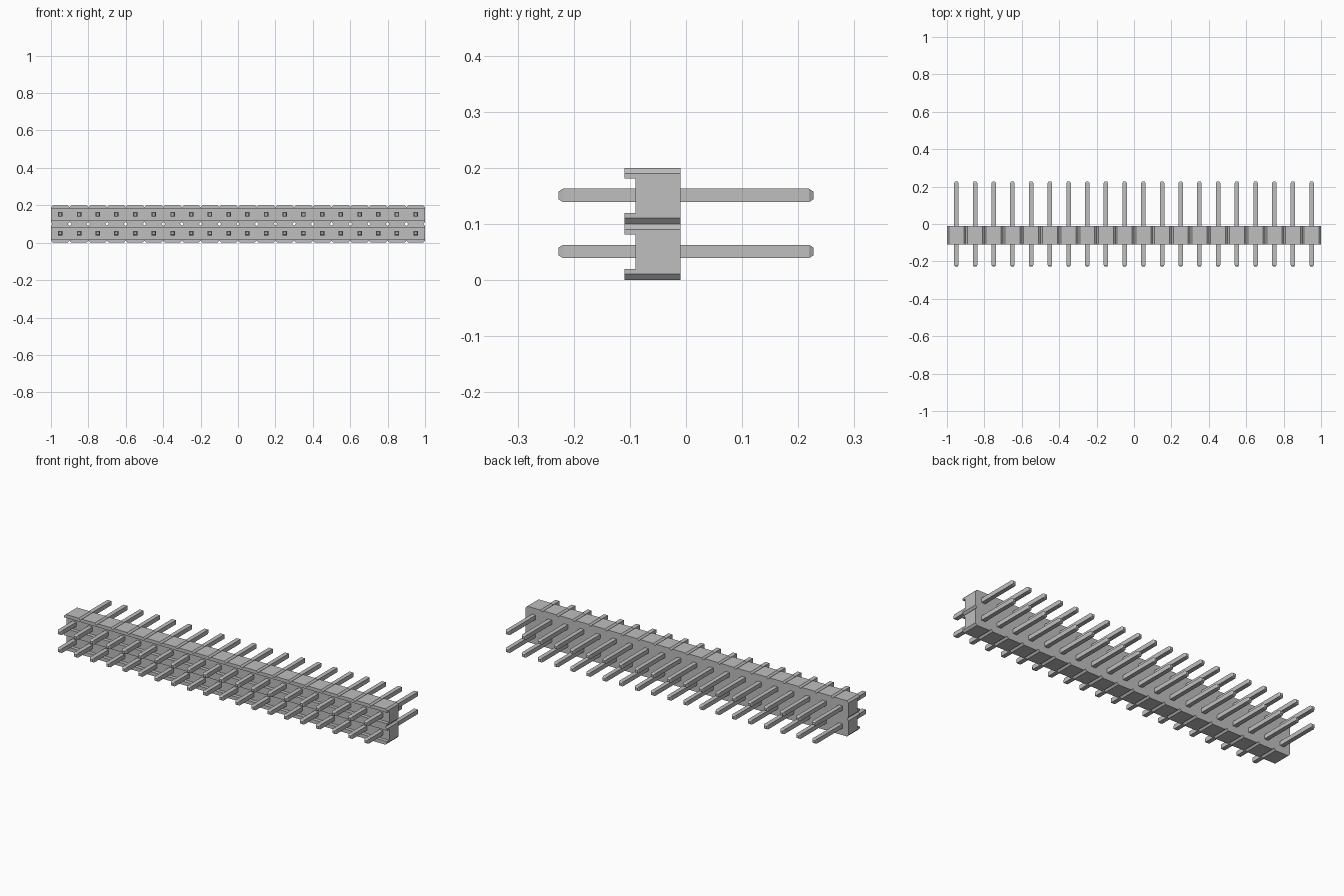
import bpy, bmesh
from mathutils import Vector

cube = bpy.data.objects.get("Cube")
if cube:
    bpy.data.objects.remove(cube)

COLUMNS, ROWS, PITCH = 20, 2, 0.1


def make_material(name, value):
    mat = bpy.data.materials.new(name)
    mat.use_nodes = True
    colour = (value, value, value, 1)
    mat.diffuse_color = colour
    mat.node_tree.nodes["Principled BSDF"].inputs["Base Color"].default_value = colour
    return mat


def make_object(name, bm, mat):
    bmesh.ops.recalc_face_normals(bm, faces=bm.faces)
    mesh = bpy.data.meshes.new(name)
    bm.to_mesh(mesh)
    bm.free()
    mesh.materials.append(mat)
    obj = bpy.data.objects.new(name, mesh)
    bpy.context.collection.objects.link(obj)
    return obj


def extrude(bm, faces, distance):
    result = bmesh.ops.extrude_face_region(bm, geom=faces)["geom"]
    verts = [g for g in result if isinstance(g, bmesh.types.BMVert)]
    bmesh.ops.translate(bm, verts=verts, vec=Vector((0, distance, 0)))
    return [g for g in result if isinstance(g, bmesh.types.BMFace)]


grey = make_material("light grey", 0.52)

# Housing: chamfered cells in a grid, welded and extruded towards the front
levels = [(0, 0.04), (0.011, 0.05), (0.02, 0.05), (0.081, 0.05), (0.09, 0.05), (0.1, 0.04)]
bm = bmesh.new()
for row in range(ROWS):
    for col in range(COLUMNS):
        x, z = (col + 0.5) * PITCH - 1, row * PITCH
        for (z0, w0), (z1, w1) in zip(levels, levels[1:]):
            corners = [(x - w0, z0), (x + w0, z0), (x + w1, z1), (x - w1, z1)]
            bm.faces.new([bm.verts.new((cx, -0.01, z + cz)) for cx, cz in corners])
bmesh.ops.remove_doubles(bm, verts=bm.verts, dist=0.0005)
front = extrude(bm, bm.faces[:], -0.08)

# Lips above and below the groove of each row
lips = [f for f in front if abs(f.calc_center_median().z % PITCH - 0.05) > 0.02]
extrude(bm, lips, -0.02)
make_object("housing", bm, grey)

# Pins: square bars with tapered tips, repeated across and up
bm = bmesh.new()
rings = []
for y, h in [(-0.227, 0.007), (-0.219, 0.012), (0.219, 0.012), (0.227, 0.007)]:
    rings.append([bm.verts.new((sx * h, y, sz * h))
                  for sx, sz in [(-1, -1), (1, -1), (1, 1), (-1, 1)]])
for a, b in zip(rings, rings[1:]):
    for i in range(4):
        j = (i + 1) % 4
        bm.faces.new((a[i], a[j], b[j], b[i]))
bm.faces.new(rings[0])
bm.faces.new(rings[-1])
pins = make_object("pins", bm, grey)
pins.location = (PITCH / 2 - 1, 0, 0.051)
for name, count, offset in [("columns", COLUMNS, (PITCH, 0, 0)), ("rows", ROWS, (0, 0, PITCH))]:
    array = pins.modifiers.new(name, "ARRAY")
    array.count = count
    array.use_relative_offset = False
    array.use_constant_offset = True
    array.constant_offset_displace = offset
